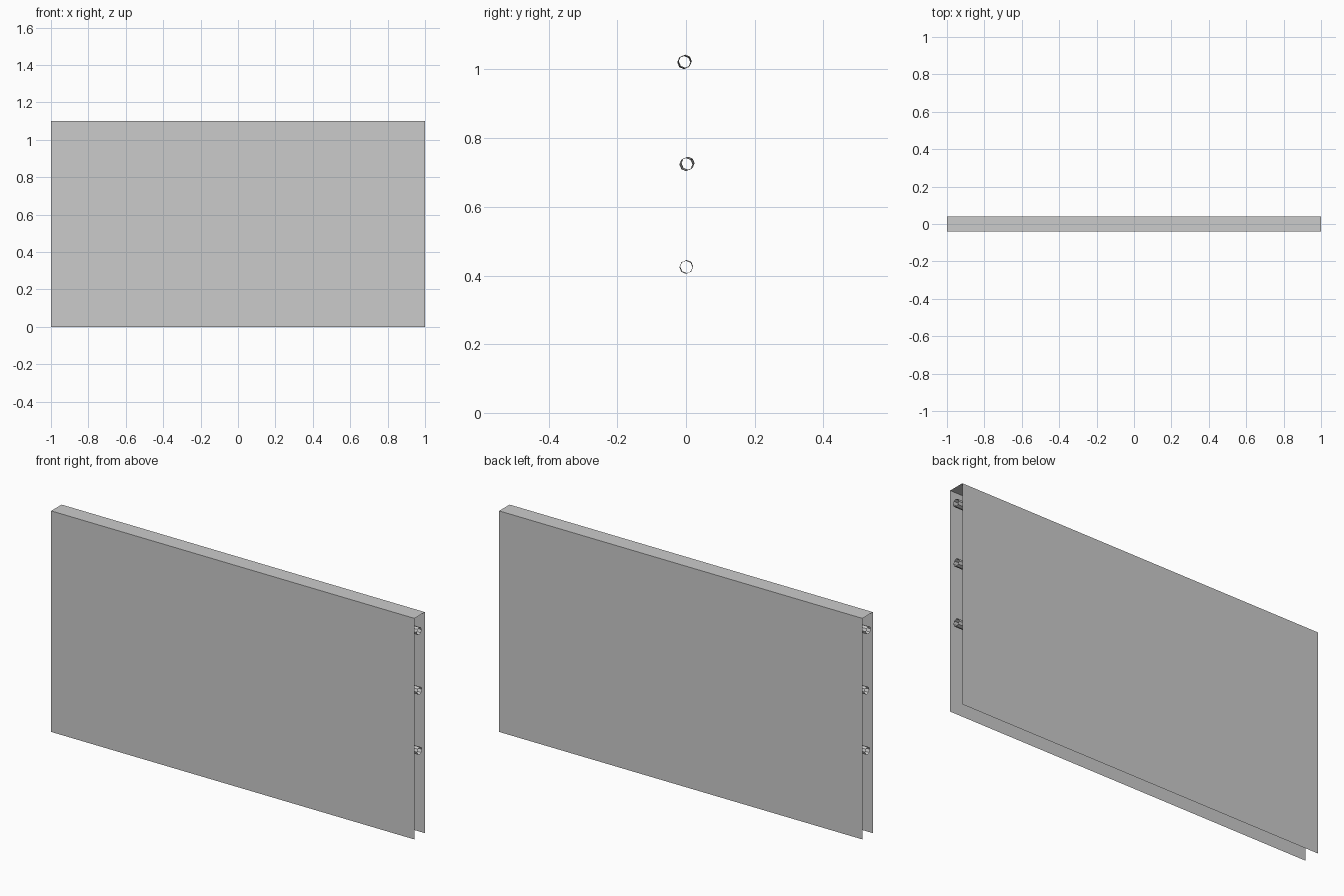
import bpy, bmesh

if "Cube" in bpy.data.objects:
    bpy.data.objects.remove(bpy.data.objects["Cube"])

H, D = 1.10, 0.041

# Folded sheet: front, top and back panels, open at the ends and bottom
bm = bmesh.new()
profile = [(-D, 0), (-D, H), (D, H), (D, 0)]
left = [bm.verts.new((-1, y, z)) for y, z in profile]
right = [bm.verts.new((1, y, z)) for y, z in profile]
for i in range(3):
    bm.faces.new((left[i], right[i], right[i + 1], left[i + 1]))
mesh = bpy.data.meshes.new("fence_cover")
bm.to_mesh(mesh)
bm.free()
cover = bpy.data.objects.new("fence_cover", mesh)
bpy.context.collection.objects.link(cover)


# Slightly wavy open-ended octagonal wire
def wire(name, z, offsets):
    curve = bpy.data.curves.new(name, 'CURVE')
    curve.dimensions = '3D'
    curve.bevel_depth = 0.019
    curve.bevel_resolution = 2
    curve.use_fill_caps = False
    sp = curve.splines.new('POLY')
    sp.points.add(len(offsets) - 1)
    sp.use_smooth = False
    n = len(offsets) - 1
    for i, (dy, dz) in enumerate(offsets):
        sp.points[i].co = (-1 + 2 * i / n, dy, z + dz, 1)
    obj = bpy.data.objects.new(name, curve)
    bpy.context.collection.objects.link(obj)


wire("top_wire", 1.022, [(-0.006, 0), (-0.002, 0.002), (-0.006, -0.002), (-0.003, 0)])
wire("middle_wire", 0.725, [(0.006, 0.002), (0.003, 0), (0, -0.002), (0, -0.001)])
wire("lower_wire", 0.425, [(0, 0), (0.002, 0.001), (0, -0.001), (0, 0)])
